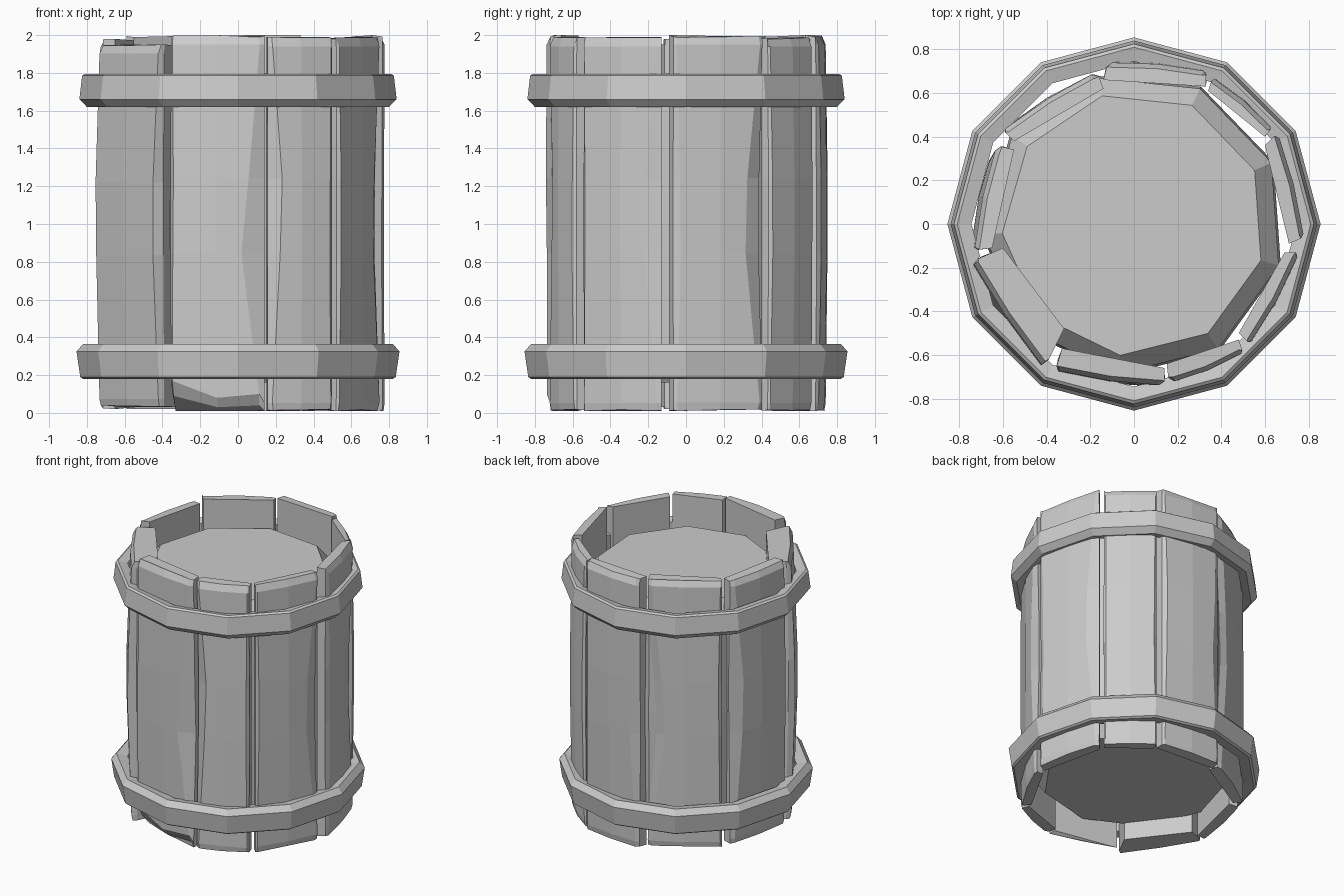
import bpy, bmesh, random
from math import sin, cos, pi, radians
from mathutils import Vector

if "Cube" in bpy.data.objects:
    bpy.data.objects.remove(bpy.data.objects["Cube"])

random.seed(7)


def make_object(name, bm):
    bmesh.ops.recalc_face_normals(bm, faces=bm.faces)
    mesh = bpy.data.meshes.new(name)
    bm.to_mesh(mesh)
    bm.free()
    ob = bpy.data.objects.new(name, mesh)
    bpy.context.collection.objects.link(ob)
    return ob


def loft(name, loops, closed=False):
    """Skin a list of equal-length point loops; cap the ends or join them."""
    bm = bmesh.new()
    rows = [[bm.verts.new(p) for p in loop] for loop in loops]
    n = len(rows[0])
    pairs = list(zip(rows, rows[1:]))
    if closed:
        pairs.append((rows[-1], rows[0]))
    for a, b in pairs:
        for i in range(n):
            j = (i + 1) % n
            bm.faces.new((a[i], a[j], b[j], b[i]))
    if not closed:
        bm.faces.new(rows[0])
        bm.faces.new(rows[-1])
    return make_object(name, bm)


def circle(r, z, sides, start=0.0):
    return [(r * cos(start + 2 * pi * i / sides), r * sin(start + 2 * pi * i / sides), z)
            for i in range(sides)]


# Inner body with bevelled ends
loft("barrel_core", [circle(r, z, 9, radians(24)) for r, z in
                     ((0.62, 0.16), (0.69, 0.26), (0.70, 1.0), (0.69, 1.70), (0.605, 1.80))])

# Two twelve-sided hoops
hoops = {
    "lower_hoop": ((0.745, 0.19), (0.82, 0.18), (0.835, 0.19), (0.855, 0.325), (0.82, 0.365), (0.745, 0.35)),
    "upper_hoop": ((0.745, 1.63), (0.80, 1.62), (0.84, 1.66), (0.825, 1.785), (0.81, 1.795), (0.745, 1.78)),
}
for name, profile in hoops.items():
    loft(name, [circle(r, z, 12) for r, z in profile], closed=True)

# Staves: outer corners, inner corners, bottom and top height, mid bulge,
# and how far each outer edge is hewn away at its widest
staves = [
    ((0.33, 0.70), (-0.12, 0.74), (0.33, 0.63), (-0.14, 0.66), 0.01, 2.00, 0.02, 0.05, 0.12),
    ((0.63, 0.44), (0.36, 0.67), (0.60, 0.40), (0.34, 0.61), 0.01, 1.99, 0.02, 0.03, 0.05),
    ((0.78, -0.06), (0.66, 0.42), (0.71, -0.09), (0.60, 0.36), 0.01, 2.00, 0.00, 0.05, 0.20),
    ((0.53, -0.55), (0.76, -0.13), (0.48, -0.50), (0.69, -0.13), 0.01, 1.99, 0.01, 0.03, 0.20),
    ((0.16, -0.73), (0.50, -0.59), (0.15, -0.64), (0.48, -0.53), 0.01, 1.99, 0.01, 0.22, 0.03),
    ((-0.36, -0.67), (0.14, -0.74), (-0.33, -0.57), (0.14, -0.66), 0.01, 2.00, 0.02, 0.03, 0.20),
    ((-0.74, -0.17), (-0.41, -0.66), (-0.60, -0.11), (-0.32, -0.48), 0.03, 1.95, 0.04, 0.03, 0.06),
    ((-0.63, 0.36), (-0.73, -0.12), (-0.55, 0.34), (-0.65, -0.11), 0.02, 1.98, 0.03, 0.18, 0.03),
    ((-0.17, 0.70), (-0.60, 0.43), (-0.14, 0.62), (-0.55, 0.38), 0.02, 2.00, 0.01, 0.20, 0.04),
]
levels = (0.0, 0.022, 0.42, 0.62, 0.975, 1.0)
hewing = (0.3, 0.2, 1.0, 0.8, 0.2, 0.3)
for k, (o0, o1, i0, i1, zb, zt, swell, h0, h1) in enumerate(staves):
    o0, o1, i0, i1 = (Vector(p) for p in (o0, o1, i0, i1))
    out = ((o0 + o1) / 2).normalized()
    loops = []
    for n, t in enumerate(levels):
        bulge = 1 + swell * sin(pi * t)
        a, b = o0 * bulge, o1 * bulge
        c0 = 0.02 + h0 * hewing[n] * random.uniform(0.7, 1.2)
        c1 = 0.02 + h1 * hewing[n] * random.uniform(0.7, 1.2)
        s0, s1 = a.lerp(i0, min(0.8, 0.15 + c0 * 2)), b.lerp(i1, min(0.8, 0.15 + c1 * 2))
        pts = [i0, s0, a.lerp(b, c0), a.lerp(b, 0.5) + out * 0.012, a.lerp(b, 1 - c1), s1, i1]
        loop = []
        for m, p in enumerate(pts):
            z = zb + (zt - zb) * t
            # worn end grain: bevelled outside at the top, nearly square below
            if n == 5:
                z -= random.uniform(0, 0.012)
                if 1 < m < 5:
                    p = p - out * 0.02
            elif n == 0:
                z += random.uniform(0, 0.01)
                if 1 < m < 5:
                    p = p - out * 0.006
            loop.append((p.x, p.y, z))
        loops.append(loop)
    # one corner of each end stays at full height
    for row, z in ((0, zb), (-1, zt)):
        x, y, _ = loops[row][k % 2 * 6]
        loops[row][k % 2 * 6] = (x, y, z)
    # chipped lower end on the front stave
    if k == 5:
        for m, z0, z1 in ((1, 0.12, 0.18), (2, 0.09, 0.17), (3, 0.03, 0.08), (4, 0.04, 0.10)):
            x, y, _ = loops[0][m]
            loops[0][m] = (x - out.x * 0.03, y - out.y * 0.03, z0)
            x, y, _ = loops[1][m]
            loops[1][m] = (x, y, z1)
    loft("stave_%d" % (k + 1), [[(x, y, max(z, 0)) for x, y, z in lp] for lp in loops])
